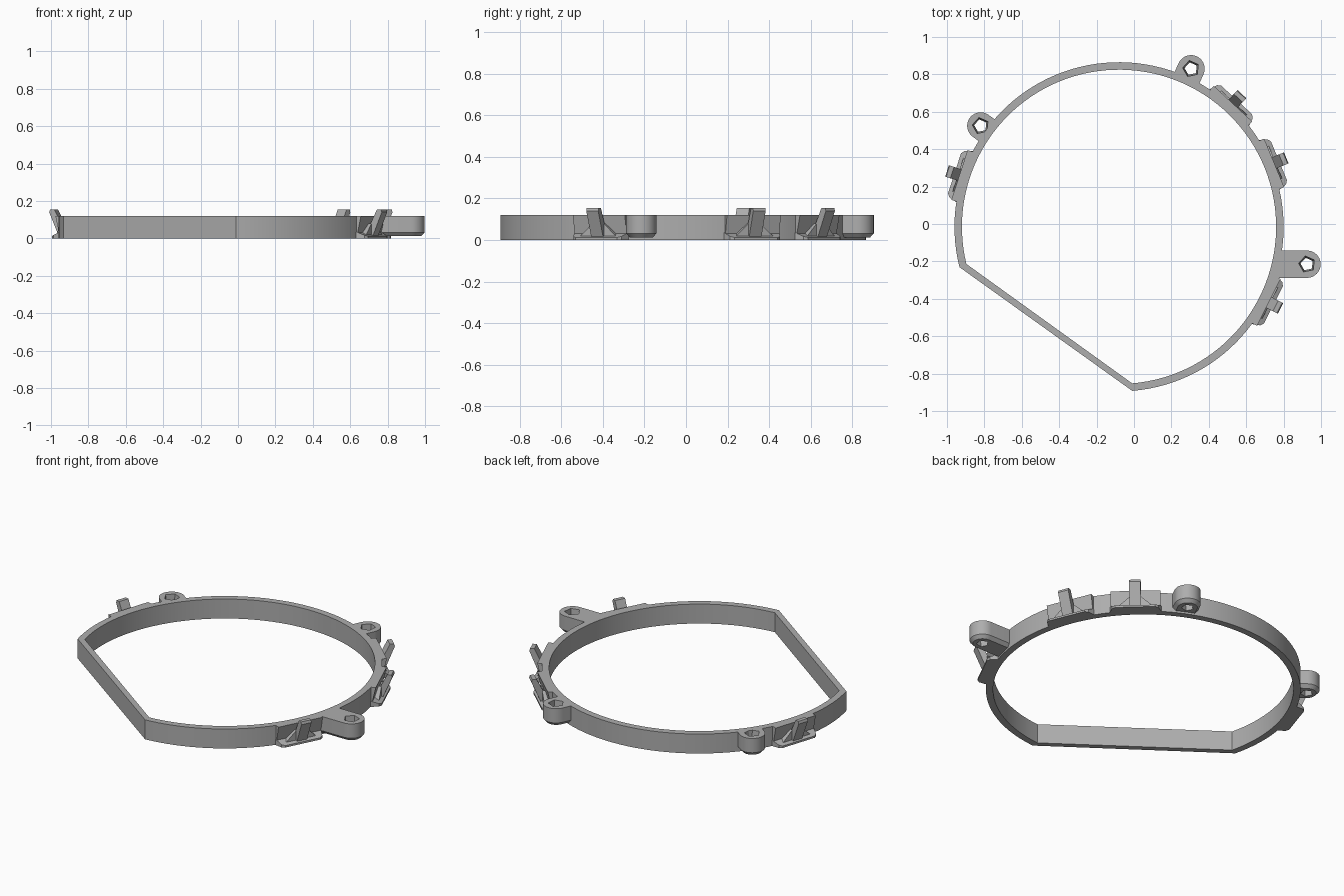
import bpy, bmesh
from math import radians, cos, sin, pi
from mathutils import Vector

cube = bpy.data.objects.get("Cube")
if cube:
    bpy.data.objects.remove(cube)

CX, CY = -0.08, -0.015   # centre of the ring
R_OUT, R_IN, H = 0.88, 0.84, 0.12

grey = bpy.data.materials.new("plain_grey")
grey.use_nodes = True
GREY = (0.42, 0.42, 0.42, 1)
grey.diffuse_color = GREY
grey.node_tree.nodes["Principled BSDF"].inputs["Base Color"].default_value = GREY


def loft(name, rings, loop=False):
    """Skin a list of equal-length outlines, capped unless looped."""
    bm = bmesh.new()
    rows = [[bm.verts.new(p) for p in ring] for ring in rings]
    pairs = list(zip(rows, rows[1:])) + ([(rows[-1], rows[0])] if loop else [])
    n = len(rows[0])
    for a, b in pairs:
        for i in range(n):
            j = (i + 1) % n
            bm.faces.new((a[i], a[j], b[j], b[i]))
    if not loop:
        bm.faces.new(rows[0][::-1])
        bm.faces.new(rows[-1])
    bmesh.ops.recalc_face_normals(bm, faces=bm.faces)
    mesh = bpy.data.meshes.new(name)
    bm.to_mesh(mesh)
    bm.free()
    mesh.materials.append(grey)
    obj = bpy.data.objects.new(name, mesh)
    bpy.context.collection.objects.link(obj)
    return obj


def smooth(obj, angle=30):
    bpy.ops.object.select_all(action='DESELECT')
    obj.select_set(True)
    bpy.context.view_layer.objects.active = obj
    bpy.ops.object.shade_smooth_by_angle(angle=radians(angle))


def arc(r, start, end, z, n=96):
    angles = [radians(start + (end - start) * i / n) for i in range(n + 1)]
    return [Vector((CX + r * cos(a), CY + r * sin(a), z)) for a in angles]


# Ring with one straight side (the closing edge of the arc)
outer, inner = (R_OUT, -85.4, 194.2), (R_IN, -85.2, 193.7)
ring = loft("ring", [arc(*outer, 0), arc(*outer, H), arc(*inner, H), arc(*inner, 0)], True)
smooth(ring)


# Screw lugs: rounded arms with a chamfered foot and a five-sided hole
def lug(name, x, y, heading, arm, r):
    a0 = radians(heading)

    def outline(rad, z):
        pts = [(rad * cos(t), rad * sin(t)) for t in (-pi / 2 + pi * i / 20 for i in range(21))]
        pts = [(-arm, -rad)] + pts + [(-arm, rad)]
        return [(x + u * cos(a0) - v * sin(a0), y + u * sin(a0) + v * cos(a0), z) for u, v in pts]

    def pentagon(rad, z):
        return [(x + rad * cos(radians(30 + 72 * i)), y + rad * sin(radians(30 + 72 * i)), z)
                for i in range(5)]

    body = loft(name, [outline(r - 0.018, 0.012), outline(r, 0.032), outline(r, H)])
    cutter = loft(name + "_cutter", [pentagon(0.032, -0.02), pentagon(0.046, H + 0.01)])
    mod = body.modifiers.new("hole", 'BOOLEAN')
    mod.operation, mod.object, mod.solver = 'DIFFERENCE', cutter, 'EXACT'
    bpy.context.view_layer.update()
    cut = bpy.data.meshes.new_from_object(body.evaluated_get(bpy.context.evaluated_depsgraph_get()))
    body.modifiers.clear()
    body.data = cut
    bpy.data.objects.remove(cutter)
    smooth(body)


lug("back_lug", 0.305, 0.83, 65.5, 0.075, 0.073)
lug("right_lug", -0.82, 0.525, 143.9, 0.06, 0.072)
lug("left_lug", 0.925, -0.215, 0, 0.17, 0.073)


# Clips: sloped foot, leaning backing panel, leaning tab and two gussets
def clip(name, angle):
    a = radians(angle)

    def place(t, r, z):
        return (CX + r * cos(a) - t * sin(a), CY + r * sin(a) + t * cos(a), z)

    def prism(part, profile, t0, t1):
        loft(f"{name}_{part}", [[place(t, r, z) for r, z in profile] for t in (t0, t1)])

    side = [(0.15, 0.85), (0.138, 0.887), (0.13, 0.912), (0.112, 0.925)]
    plan = side + [(-t, r) for t, r in reversed(side)]
    loft(name + "_foot", [[place(t, r, 0) for t, r in plan],
                          [place(t, r, 0.035 - 0.42 * (r - 0.87)) for t, r in plan]])
    prism("panel", [(0.85, 0.03), (0.877, 0.03), (0.897, H), (0.85, H)], -0.14, 0.14)
    prism("tab", [(0.875, 0.005), (0.91, 0.005), (0.967, 0.14), (0.962, 0.155),
                  (0.938, 0.155), (0.885, 0.05)], -0.032, 0.032)
    for s, label in ((1, "gusset_a"), (-1, "gusset_b")):
        tri = [(0.03, 0.02), (0.095, 0.02), (0.03, 0.08)]
        loft(f"{name}_{label}", [[place(s * t, r, z) for t, z in tri] for r in (0.87, 0.905)])


for label, angle in (("right_clip", 162), ("back_clip", 47.2),
                     ("left_clip", 22.4), ("front_clip", -26.8)):
    clip(label, angle)
